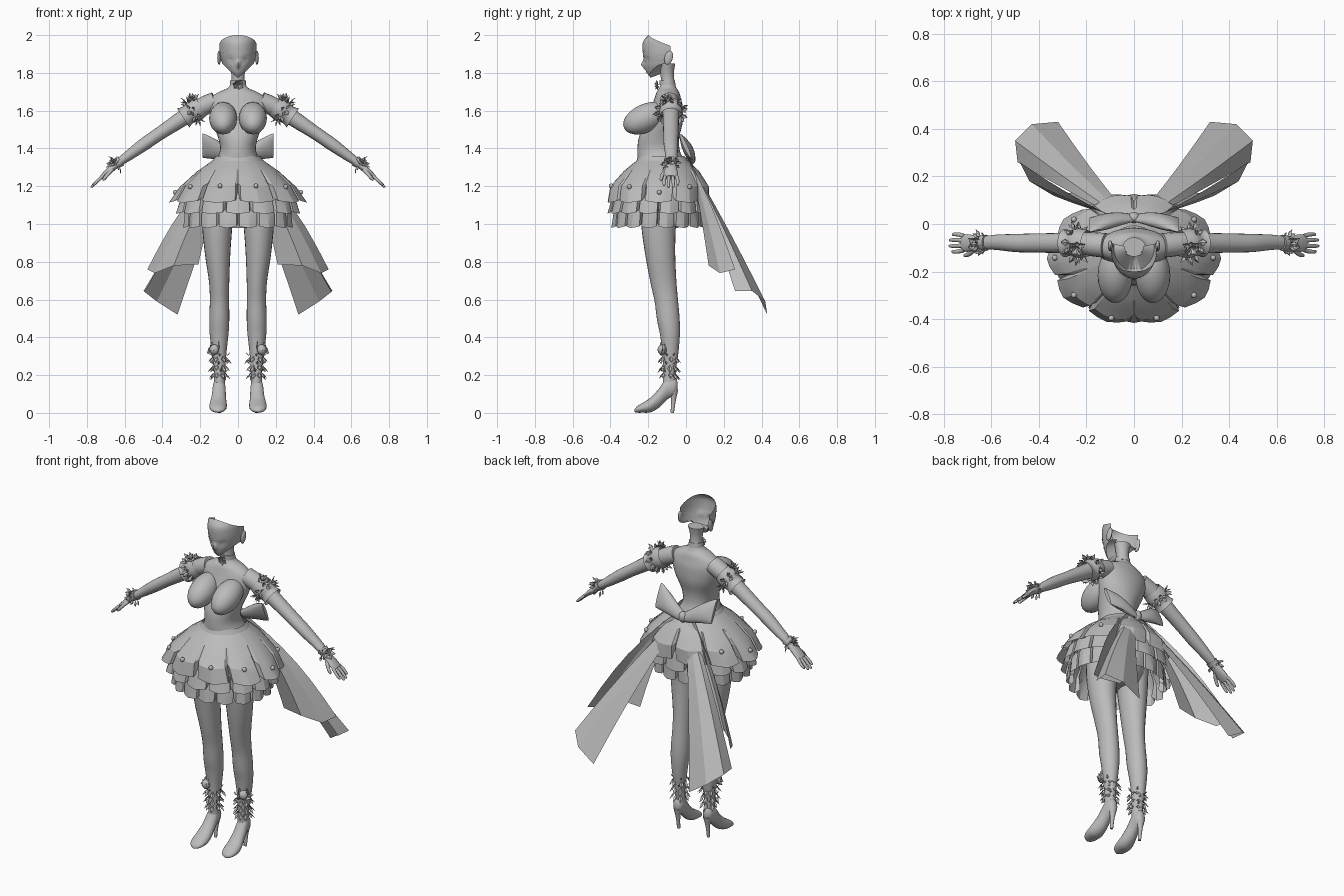
import bpy, bmesh, math, random
from mathutils import Vector, Matrix

if "Cube" in bpy.data.objects:
    bpy.data.objects.remove(bpy.data.objects["Cube"])

random.seed(4)
grey = bpy.data.materials.new("plain_grey")
grey.diffuse_color = (0.5, 0.5, 0.5, 1)
grey.use_nodes = True
grey.node_tree.nodes["Principled BSDF"].inputs["Base Color"].default_value = grey.diffuse_color
TAU = math.tau


def make(name, verts, faces, mirror=False, angle=40, fix=True):
    """Mesh object with the shared material, optionally mirrored across x."""
    me = bpy.data.meshes.new(name)
    me.from_pydata([tuple(v) for v in verts], [], faces)
    if fix:
        bm = bmesh.new()
        bm.from_mesh(me)
        bmesh.ops.recalc_face_normals(bm, faces=bm.faces)
        bm.to_mesh(me)
        bm.free()
    me.materials.append(grey)
    me.shade_smooth()
    me.set_sharp_from_angle(angle=math.radians(angle))
    ob = bpy.data.objects.new(name, me)
    bpy.context.collection.objects.link(ob)
    if mirror:
        ob.modifiers.new("mirror", 'MIRROR').use_mirror_merge = False
    return ob


def spline(rows, k):
    """Catmull-Rom interpolation of rows of numbers."""
    p = [rows[0]] + list(rows) + [rows[-1]]
    out = []
    for i in range(1, len(p) - 2):
        for j in range(k):
            t = j / k
            out.append([0.5 * (2 * b + (c - a) * t + (2 * a - 5 * b + 4 * c - d) * t * t
                               + (3 * b - a - 3 * c + d) * t ** 3)
                        for a, b, c, d in zip(*p[i - 1:i + 3])])
    return out + [list(rows[-1])]


def grid_faces(rows, cols, closed):
    return [(i * cols + j, i * cols + (j + 1) % cols, (i + 1) * cols + (j + 1) % cols, (i + 1) * cols + j)
            for i in range(rows - 1) for j in range(cols if closed else cols - 1)]


def limb(name, rows, n=20, k=4, tan=None, ref=(0, 1, 0), mirror=True, caps=True):
    """Elliptical loft; each row is x, y, z, radius across, radius along ref."""
    rows = spline(rows, k)
    verts = []
    for i, r in enumerate(rows):
        a, b = rows[max(i - 1, 0)], rows[min(i + 1, len(rows) - 1)]
        t = Vector(tan) if tan else (Vector(b[:3]) - Vector(a[:3])).normalized()
        v = Vector(ref)
        v = (v - t * v.dot(t)).normalized()
        u = v.cross(t)
        verts += [Vector(r[:3]) + u * r[3] * math.cos(TAU * j / n) + v * r[4] * math.sin(TAU * j / n)
                  for j in range(n)]
    faces = grid_faces(len(rows), n, True)
    if caps:
        faces += [tuple(range(n)), tuple(range(len(verts) - n, len(verts)))]
    return make(name, verts, faces, mirror)


def ball(name, c, r, rx=0, mirror=True, seg=24):
    bm = bmesh.new()
    m = Matrix.Translation(c) @ Matrix.Rotation(math.radians(rx), 4, 'X') @ Matrix.Diagonal((*r, 1))
    bmesh.ops.create_uvsphere(bm, u_segments=seg, v_segments=seg // 2, radius=1, matrix=m)
    verts, faces = [v.co.copy() for v in bm.verts], [[v.index for v in f.verts] for f in bm.faces]
    bm.free()
    return make(name, verts, faces, mirror)


def rosette(name, c, axis, layers, mirror=True):
    """Rings of creased leaves: count, length, half width, tilt, base radius."""
    c, a = Vector(c), Vector(axis).normalized()
    u = a.orthogonal().normalized()
    w = a.cross(u)
    V, F = [], []
    for count, length, width, tilt, base in layers:
        for i in range(count):
            g = TAU * (i + random.uniform(-.2, .2)) / count
            rad, side = u * math.cos(g) + w * math.sin(g), w * math.cos(g) - u * math.sin(g)
            d = rad * math.cos(tilt) + a * math.sin(tilt)
            up = a * math.cos(tilt) - rad * math.sin(tilt)
            s, p, l = len(V), c + rad * base, length * random.uniform(.75, 1.15)
            V += [p, p + d * l * .55 + side * width, p + d * l, p + d * l * .55 - side * width,
                  p + d * l * .5 - up * width * .5]
            F += [(s, s + 1, s + 4), (s + 1, s + 2, s + 4), (s + 2, s + 3, s + 4), (s + 3, s, s + 4)]
    return make(name, V, F, mirror, 25, False)


# torso, neck and pelvis
limb("torso", [(0, -.13, .98, .12, .09), (0, -.13, 1.1, .17, .12), (0, -.125, 1.22, .155, .13),
               (0, -.13, 1.32, .125, .125), (0, -.145, 1.39, .095, .112), (0, -.142, 1.46, .106, .107),
               (0, -.115, 1.54, .135, .098), (0, -.1, 1.62, .155, .083), (0, -.097, 1.665, .148, .07),
               (0, -.096, 1.697, .105, .06), (0, -.096, 1.72, .055, .046), (0, -.096, 1.75, .037, .036),
               (0, -.1, 1.8, .036, .036), (0, -.097, 1.85, .048, .04)], 32, 4, (0, 0, 1), mirror=False)
ball("bust", (.079, -.215, 1.56), (.074, .125, .075), 25)
limb("waistband", [(0, -.125, 1.3, .16, .155), (0, -.125, 1.33, .14, .14), (0, -.13, 1.36, .118, .122)],
     32, 3, (0, 0, 1), mirror=False, caps=False)

# open face shell: z, half width, depth
HEAD = spline([(1.775, .03, .088), (1.8, .054, .108), (1.825, .072, .116), (1.85, .084, .12),
               (1.9, .096, .128), (1.95, .098, .13), (1.975, .097, .122), (2.0, .094, .1)], 8)


def face_point(a, z, out=0):
    _, w, d = min(HEAD, key=lambda r: abs(r[0] - z))
    nose = .02 * max(0, 1 - abs(z - 1.843) / .03) * max(0, 1 - abs(a) / .2)
    socket = -.008 * max(0, 1 - abs(z - 1.87) / .025) * max(0, 1 - abs(abs(a) - .5) / .35)
    d += nose + socket + out
    return Vector(((w + out) * math.sin(a), -.1 - d * math.cos(a), z))


COLS, ROWS = 41, 30
V = []
for i in range(ROWS + 1):
    for j in range(COLS):
        a = (j / (COLS - 1) - .5) * math.radians(196)
        lo, hi = 1.775 + .075 * math.sin(a) ** 2, 2.0 - .05 * (1 - math.cos(a))
        if i == 0:      # underside of the jaw
            p = face_point(a, lo)
            V.append((p.x * .45, -.1 - (-.1 - p.y) * .35, p.z + .02))
        else:
            V.append(face_point(a, lo + (hi - lo) * (i - 1) / (ROWS - 1)))
make("face", V, grid_faces(ROWS + 1, COLS, False), angle=50)
ball("ear", (.1, -.092, 1.88), (.01, .022, .038), -15, seg=16)

# lash and brow plates, and lips
for name, z0, arch, h, a0, a1 in (("lash", 1.874, .012, .006, .2, .85), ("brow", 1.905, .01, .004, .2, .85),
                                  ("lower_lash", 1.862, -.006, .003, .3, .8), ("lip", 1.805, -.003, .004, 0, .2)):
    V = []
    for i in range(9):
        t = i / 8
        z = z0 + arch * math.sin(math.pi * t)
        V += [face_point(a0 + (a1 - a0) * t, z + e, .004) for e in (0, h * (1 - .6 * t))]
    make(name, V, grid_faces(9, 2, False), True)

# choker with flower
limb("choker", [(0, -.098, 1.735, .043, .043), (0, -.1, 1.76, .041, .041)], 24, 2, (0, 0, 1), mirror=False)
rosette("choker_flower", (0, -.15, 1.735), (0, -1, -.1),
        [(6, .034, .016, .2, 0), (5, .026, .012, .6, 0), (4, .018, .008, 1.1, 0)], False)

# arms and hands
limb("arm", [(.12, -.09, 1.65, .05, .052), (.18, -.085, 1.625, .05, .05), (.25, -.08, 1.587, .045, .045),
             (.33, -.08, 1.535, .04, .042), (.42, -.08, 1.475, .035, .04), (.5, -.08, 1.42, .034, .038),
             (.58, -.077, 1.362, .027, .032), (.65, -.08, 1.312, .019, .026)])
limb("palm", [(.64, -.08, 1.318, .019, .026), (.67, -.08, 1.293, .018, .032), (.7, -.08, 1.267, .015, .037),
              (.722, -.08, 1.248, .011, .034)], 16, 3)
for i, (y, l) in enumerate(((-.109, .063), (-.09, .077), (-.07, .075), (-.051, .06))):
    y2 = y + (y + .08) * .25
    limb("finger_%d" % (i + 1), [(.715, y, 1.254, .009, .0095), (.715 + l * .4, y2, 1.254 - l * .36, .008, .009),
                                 (.715 + l * .75, y2, 1.254 - l * .72, .007, .007),
                                 (.715 + l * .8, y2, 1.254 - l * .8, .003, .003)], 10, 2)
limb("thumb", [(.667, -.1, 1.288, .011, .012), (.69, -.124, 1.262, .01, .01), (.71, -.132, 1.238, .008, .008),
               (.716, -.133, 1.23, .003, .003)], 10, 2)

# armlets and wrist flowers
limb("sleeve_cuff", [(.195, -.082, 1.622, .056, .056), (.235, -.081, 1.598, .062, .062),
                     (.265, -.08, 1.578, .051, .052), (.29, -.08, 1.562, .06, .06)], 20, 3, caps=False)
AX = (.82, 0, -.57)
rosette("armlet_leaves", (.24, -.08, 1.596), AX,
        [(11, .045, .014, .3, .052), (9, .05, .012, -.5, .05), (9, .04, .012, .9, .055)])
rosette("armlet_flower", (.24, -.1, 1.655), (.2, -.4, 1), [(7, .045, .013, .4, 0), (5, .05, .01, 1, 0)])
limb("wrist_band", [(.622, -.079, 1.334, .03, .034), (.645, -.08, 1.317, .026, .031)], 16, 2)
rosette("wrist_flower", (.655, -.09, 1.325), (.5, -.35, .7),
        [(7, .046, .018, .15, 0), (6, .034, .014, .6, 0), (4, .024, .01, 1.1, 0)])
rosette("wrist_leaves", (.64, -.08, 1.32), AX, [(9, .035, .011, .5, .026)])

# legs
limb("leg", [(.108, -.14, 1.12, .08, .095), (.11, -.145, 1.0, .08, .092), (.108, -.137, .85, .068, .08),
             (.1, -.12, .7, .054, .069), (.098, -.105, .6, .051, .062), (.099, -.094, .5, .053, .06),
             (.1, -.085, .42, .05, .053), (.1, -.083, .32, .039, .043), (.098, -.088, .22, .03, .034),
             (.098, -.088, .13, .03, .036)], 24, 4)
# heeled shoes
limb("shoe", [(.106, -.272, .012, .012, .008), (.106, -.258, .018, .033, .017), (.106, -.23, .027, .044, .026),
              (.105, -.19, .041, .046, .038), (.102, -.145, .076, .039, .05), (.1, -.1, .128, .034, .058),
              (.099, -.06, .14, .028, .045), (.099, -.044, .14, .012, .02)], 20, 4, (0, -1, 0), (0, 0, 1))
limb("shoe_heel", [(.099, -.063, .125, .026, .022), (.1, -.066, .07, .013, .013), (.1, -.073, 0, .009, .009)], 12, 3)
# ankle ornaments
rosette("ankle_flower", (.125, -.122, .335), (.5, -1, .15),
        [(7, .045, .02, .15, 0), (6, .036, .016, .6, 0), (4, .03, .012, 1.1, 0)])
ball("ankle_flower_heart", (.125, -.125, .335), (.026, .026, .028), seg=12)
for z, r in ((.3, .036), (.255, .032), (.215, .03)):
    rosette("ankle_leaves", (.098, -.09, z), (0, 0, 1), [(9, .05, .012, -.9, r), (5, .03, .008, .8, r)])


# tiered box-pleat skirt: rows of z, centre y, half width, half depth
def skirt_point(rows, t, g, fold):
    x = t * (len(rows) - 1)
    i = min(int(x), len(rows) - 2)
    z, cy, rx, ry = [a + (b - a) * (x - i) for a, b in zip(rows[i], rows[i + 1])]
    s = 1 - fold * t
    return Vector((rx * s * math.cos(g), cy + ry * s * math.sin(g), z))


def tier(name, rows, pleats, depth, lift, shift=0):
    V, steps = [], 7
    pattern = ((0, 1), (.07, .1), (.3, -.15), (.5, -.3), (.7, -.15), (.93, .1))
    for i in range(steps):
        t = i / (steps - 1)
        for k in range(pleats):
            for u, f in pattern:
                p = skirt_point(rows, t, TAU * (k + u + shift) / pleats - math.pi / 2, depth * f)
                p.z += lift * t * f
                V.append(p)
    return make(name, V, grid_faces(steps, pleats * len(pattern), True), angle=18)


OVER = [(1.34, -.125, .13, .13), (1.28, -.13, .215, .2), (1.2, -.14, .3, .262), (1.12, -.145, .35, .268)]
tier("overskirt", OVER, 10, .16, .025)
tier("middle_frill", [(1.27, -.135, .19, .18), (1.15, -.14, .3, .245), (1.06, -.145, .325, .262)],
     14, .12, .02, .5)
tier("lower_frill", [(1.2, -.14, .22, .19), (1.08, -.145, .28, .235), (.985, -.15, .285, .242)], 16, .12, .02)
# buttons at the middle of the pleats
for deg, t in ((-72, .66), (-36, .68), (0, .8), (36, .68)):
    ball("skirt_button", skirt_point(OVER, t, math.radians(deg), -.05), (.013, .013, .013), seg=10)

# back bow
limb("bow_wing", [(.0, .025, 1.345, .012, .026), (.05, .022, 1.365, .022, .04), (.11, .012, 1.392, .028, .056),
                  (.165, 0, 1.41, .02, .068), (.188, -.004, 1.415, .01, .07)], 16, 3, (1, 0, 0), (0, -.45, 1))
ball("bow_knot", (0, .027, 1.345), (.026, .024, .032), mirror=False, seg=14)


# trailing ribbons fanned out from the bow
def ribbon(name, ends, width, bulge):
    V, rows, n = [], 7, len(ends)
    for i in range(rows):
        t = i / (rows - 1)
        for j, e in enumerate(ends):
            root = Vector((.012 + width * (1 - j / (n - 1)), .02, 1.335))
            p = root.lerp(Vector(e), t)
            V.append(p + Vector((.5, 0, 1)) * bulge * math.sin(math.pi * t))
    make(name, V, grid_faces(rows, n, False), True, 18)


ribbon("long_ribbon", [(.49, .26, .645), (.5, .35, .645), (.43, .42, .59), (.32, .43, .52)], .04, .015)
ribbon("short_ribbon", [(.48, .26, .76), (.44, .18, .74), (.34, .12, .78), (.21, .14, .785)], .06, .035)
